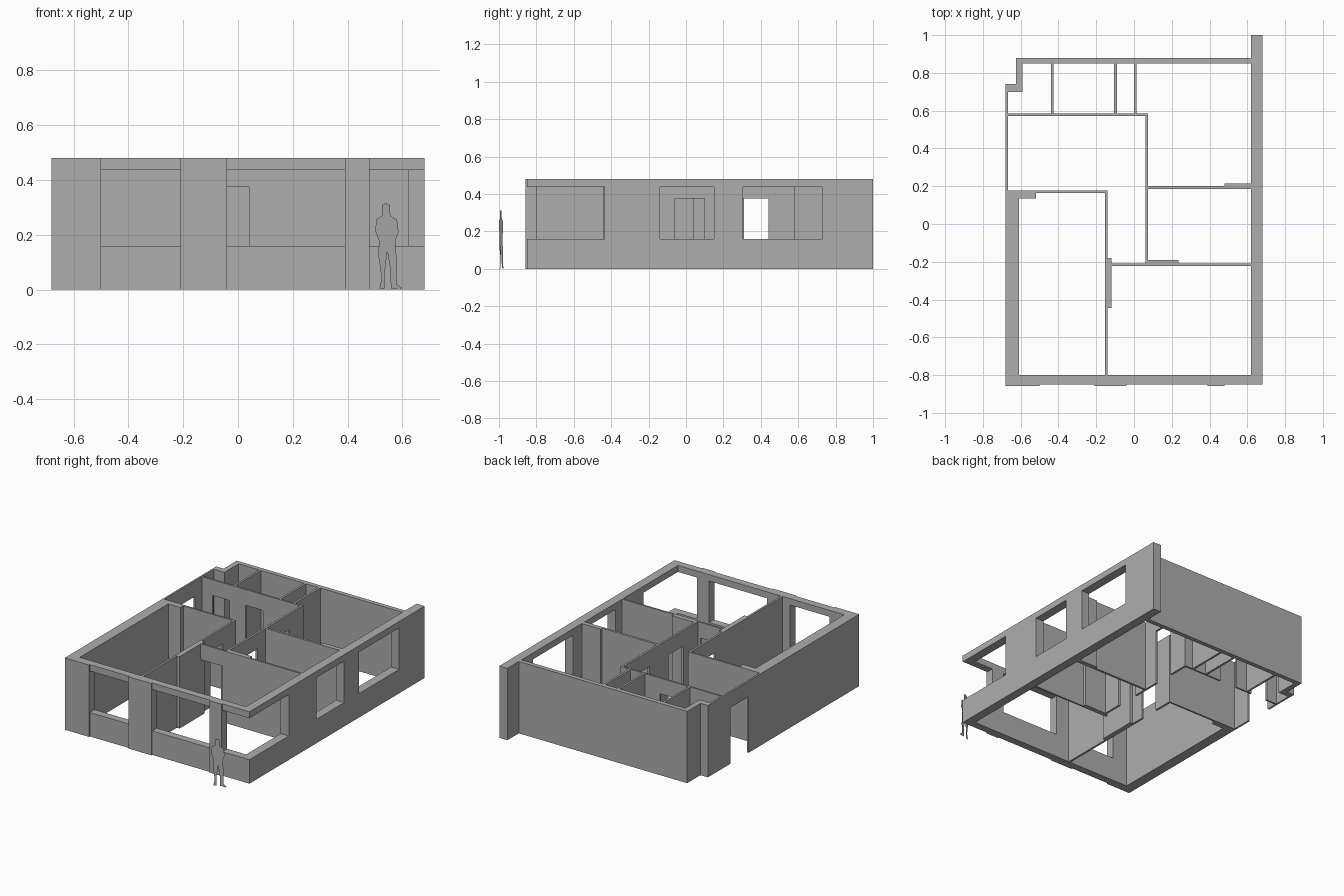
import bpy
import bmesh

cube = bpy.data.objects.get("Cube")
if cube:
    bpy.data.objects.remove(cube, do_unlink=True)

HEIGHT = 0.48
DOOR = 0.375
SILL, HEAD = 0.16, 0.437

grey = bpy.data.materials.new("plaster_grey")
grey.use_nodes = True
COLOUR = (0.42, 0.42, 0.42, 1)
grey.diffuse_color = COLOUR
grey.node_tree.nodes["Principled BSDF"].inputs["Base Color"].default_value = COLOUR


def finish(name, bm):
    mesh = bpy.data.meshes.new(name)
    bm.to_mesh(mesh)
    bm.free()
    mesh.materials.append(grey)
    obj = bpy.data.objects.new(name, mesh)
    bpy.context.collection.objects.link(obj)
    return obj


def window(a, b):
    return (a, b, SILL, HEAD)


def door(a, b):
    return (a, b, 0, DOOR)


def wall(name, x0, x1, y0, y1, openings=()):
    """Upright slab; openings are (start, end, bottom, top) along its long side."""
    along_x = (x1 - x0) > (y1 - y0)
    a0, a1 = (x0, x1) if along_x else (y0, y1)
    across = (0, y1 - y0, 0) if along_x else (x1 - x0, 0, 0)
    cuts = {a0, a1}
    levels = {0, HEIGHT}
    for o in openings:
        cuts.update(o[:2])
        levels.update(o[2:])
    cuts, levels = sorted(cuts), sorted(levels)

    bm = bmesh.new()
    grid = {}

    def vert(a, z):
        if (a, z) not in grid:
            grid[a, z] = bm.verts.new((a, y0, z) if along_x else (x0, a, z))
        return grid[a, z]

    for a, b in zip(cuts, cuts[1:]):
        for lo, hi in zip(levels, levels[1:]):
            ma, mz = (a + b) / 2, (lo + hi) / 2
            if any(o[0] < ma < o[1] and o[2] < mz < o[3] for o in openings):
                continue
            bm.faces.new([vert(a, lo), vert(b, lo), vert(b, hi), vert(a, hi)])
    # Thicken the pierced sheet into a solid wall
    ext = bmesh.ops.extrude_face_region(bm, geom=bm.faces[:], use_keep_orig=True)
    moved = [v for v in ext["geom"] if isinstance(v, bmesh.types.BMVert)]
    bmesh.ops.translate(bm, verts=moved, vec=across)
    bmesh.ops.recalc_face_normals(bm, faces=bm.faces[:])
    return finish(name, bm)


# Outer walls
wall("front_wall", -0.68, 0.62, -0.85, -0.80,
     [window(-0.5, -0.21), window(-0.04, 0.39), window(0.48, 0.62)])
wall("left_wall", 0.62, 0.68, -0.85, 1.0,
     [window(-0.85, -0.435), window(-0.14, 0.15), window(0.305, 0.73)])
wall("back_wall", -0.625, 0.62, 0.85, 0.88)
wall("right_wall", -0.68, -0.61, -0.80, 0.165)
wall("right_thin_wall", -0.68, -0.668, 0.165, 0.70, [door(0.31, 0.50)])
wall("corner_return", -0.68, -0.59, 0.70, 0.74)
wall("corner_pier", -0.625, -0.59, 0.74, 0.85)

# Slightly raised piers on the front
for i, (a, b) in enumerate([(-0.68, -0.5), (-0.21, -0.04), (0.39, 0.48)]):
    wall(f"front_pier_{i + 1}", a, b, -0.858, -0.85)

# Inner partitions
wall("hall_back_partition", -0.668, 0.074, 0.572, 0.584,
     [door(-0.59, -0.465), door(-0.345, -0.215)])
for i, x in enumerate([-0.44, -0.105, 0.0]):
    wall(f"small_room_partition_{i + 1}", x, x + 0.014, 0.584, 0.85)
wall("corridor_left_partition", 0.06, 0.074, -0.21, 0.572,
     [door(-0.06, 0.10), door(0.30, 0.44)])
wall("corridor_right_partition", -0.154, -0.14, -0.80, 0.177, [door(-0.09, 0.04)])
wall("hall_front_partition", -0.668, -0.154, 0.165, 0.177)
wall("left_rooms_partition", 0.074, 0.62, 0.185, 0.20)
wall("living_room_partition", -0.14, 0.62, -0.222, -0.21, [door(-0.12, 0.04)])

# Thickened stretches of the partitions
wall("hall_front_duct", -0.61, -0.52, 0.135, 0.165)
wall("left_rooms_duct", 0.48, 0.62, 0.20, 0.215)
wall("corridor_duct", -0.14, -0.12, -0.445, -0.18)
wall("living_room_duct", 0.074, 0.235, -0.21, -0.19)

# Flat standing figure for scale, outlined anticlockwise from the near foot
OUTLINE = [(0.515, 0), (0.535, 0.004), (0.535, 0.06), (0.545, 0.14), (0.556, 0.07),
           (0.558, 0.005), (0.59, 0), (0.598, 0.006), (0.578, 0.02), (0.58, 0.09),
           (0.574, 0.18), (0.586, 0.21), (0.58, 0.255), (0.558, 0.268), (0.555, 0.28),
           (0.555, 0.308), (0.54, 0.316), (0.525, 0.308), (0.526, 0.28), (0.524, 0.268),
           (0.506, 0.258), (0.5, 0.215), (0.514, 0.18), (0.513, 0.12), (0.524, 0.04)]
bm = bmesh.new()
bm.faces.new([bm.verts.new((x, -1 + 0.26 * (x - 0.5), z)) for x, z in OUTLINE])
finish("standing_figure", bm)
